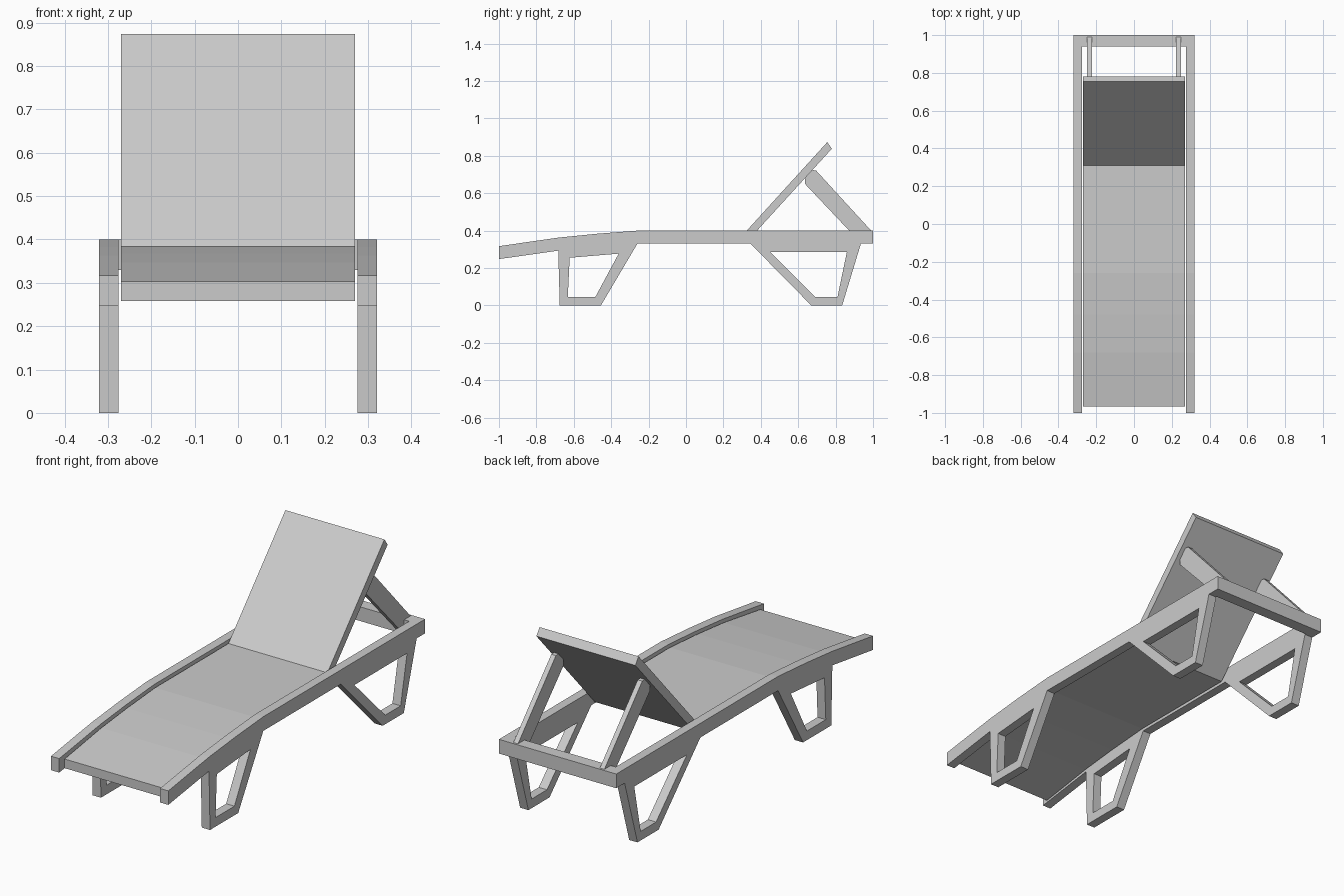
import bpy, bmesh

if "Cube" in bpy.data.objects:
    bpy.data.objects.remove(bpy.data.objects["Cube"])


def extrude_profile(name, loops, x0, x1):
    """Extrude a (y, z) outline with optional holes from x0 to x1."""
    bm = bmesh.new()
    edges = []
    for loop in loops:
        vs = [bm.verts.new((x0, y, z)) for y, z in loop]
        edges += [bm.edges.new((vs[i], vs[(i + 1) % len(vs)])) for i in range(len(vs))]
    bmesh.ops.triangle_fill(bm, edges=edges, use_beauty=True, normal=(1, 0, 0))
    ext = bmesh.ops.extrude_face_region(bm, geom=bm.faces[:], use_keep_orig=True)
    verts = [g for g in ext["geom"] if isinstance(g, bmesh.types.BMVert)]
    bmesh.ops.translate(bm, verts=verts, vec=(x1 - x0, 0, 0))
    bmesh.ops.recalc_face_normals(bm, faces=bm.faces[:])
    bmesh.ops.dissolve_limit(bm, angle_limit=0.01, verts=bm.verts[:], edges=bm.edges[:])
    mesh = bpy.data.meshes.new(name)
    bm.to_mesh(mesh)
    bm.free()
    obj = bpy.data.objects.new(name, mesh)
    bpy.context.collection.objects.link(obj)
    return obj


def mirror_x(obj):
    obj.modifiers.new("Mirror", 'MIRROR').use_axis[0] = True


# Side frame: rail and both legs in one outline, with an opening in each leg
frame = [(-1, 0.317), (-0.68, 0.363), (-0.48, 0.383), (-0.26, 0.40), (1, 0.40),
         (1, 0.33), (0.935, 0.33), (0.835, 0), (0.67, 0), (0.345, 0.33),
         (-0.26, 0.33), (-0.455, 0), (-0.675, 0), (-0.683, 0.293), (-1, 0.248)]
front_opening = [(-0.622, 0.255), (-0.36, 0.277), (-0.485, 0.045), (-0.632, 0.045)]
rear_opening = [(0.45, 0.285), (0.86, 0.285), (0.81, 0.045), (0.69, 0.045)]
mirror_x(extrude_profile("side_frame", [frame, front_opening, rear_opening], 0.275, 0.32))

# Rear crossbar between the rails
extrude_profile("rear_crossbar", [[(0.94, 0.33), (1, 0.33), (1, 0.40), (0.94, 0.40)]],
                -0.275, 0.275)

# Seat and raised backrest as one bent panel
panel = [(-0.965, 0.303), (-0.68, 0.347), (-0.48, 0.368), (-0.26, 0.385), (0.311, 0.385),
         (0.755, 0.873), (0.78, 0.838), (0.325, 0.34), (-0.26, 0.34),
         (-0.48, 0.323), (-0.68, 0.302), (-0.965, 0.258)]
extrude_profile("seat_and_backrest", [panel], -0.27, 0.27)

# Backrest support struts with rounded ends
strut = [(0.872, 0.40), (0.636, 0.65), (0.635, 0.68), (0.647, 0.708), (0.668, 0.724),
         (0.695, 0.722), (0.99, 0.40), (0.995, 0.375), (0.975, 0.35),
         (0.945, 0.34), (0.915, 0.355)]
mirror_x(extrude_profile("backrest_strut", [strut], 0.223, 0.248))
